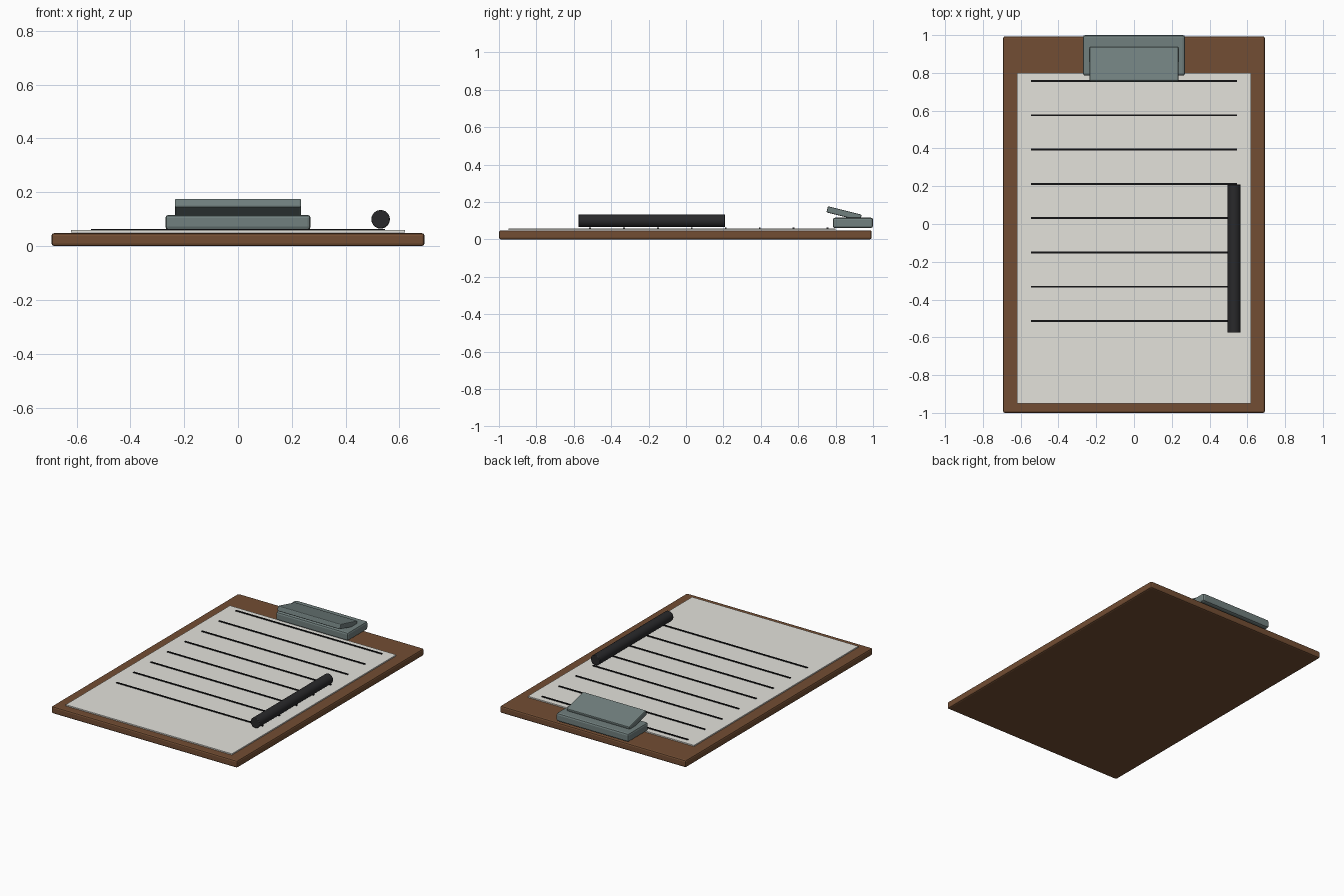
import bpy
import math

if "Cube" in bpy.data.objects:
    bpy.data.objects.remove(bpy.data.objects["Cube"])


def material(name, rgb):
    m = bpy.data.materials.new(name)
    m.diffuse_color = (*rgb, 1.0)
    m.use_nodes = True
    m.node_tree.nodes["Principled BSDF"].inputs["Base Color"].default_value = m.diffuse_color
    return m


wood = material("brown wood", (0.17, 0.075, 0.033))
white = material("off white paper", (0.77, 0.76, 0.71))
metal = material("grey green metal", (0.165, 0.215, 0.21))
ink = material("black ink", (0.006, 0.006, 0.007))
plastic = material("dark plastic", (0.022, 0.022, 0.024))


def finish(name, mat, bevel):
    ob = bpy.context.object
    ob.name = name
    ob.data.materials.append(mat)
    if bevel:
        mod = ob.modifiers.new("soft edges", "BEVEL")
        mod.width = bevel
        mod.segments = 2
        mod.limit_method = "ANGLE"
    return ob


def box(name, mat, low, high, bevel=0.0):
    """Box between two corners, with optional softened edges."""
    bpy.ops.mesh.primitive_cube_add(
        size=1, location=[(a + b) / 2 for a, b in zip(low, high)])
    ob = bpy.context.object
    ob.scale = [b - a for a, b in zip(low, high)]
    bpy.ops.object.transform_apply(location=False, rotation=False, scale=True)
    return finish(name, mat, bevel)


# Board and sheet
box("board", wood, (-0.693, -1.0, 0.0), (0.693, 0.993, 0.048), 0.01)
box("paper", white, (-0.62, -0.95, 0.051), (0.62, 0.80, 0.059))

# Ruled lines on the sheet
for i in range(8):
    y = 0.757 - i * 0.1815
    box(f"ruled_line_{i + 1}", ink,
        (-0.546, y - 0.005, 0.058), (0.546, y + 0.005, 0.064))

# Clip: flat base and tilted press lever
box("clip_base", metal, (-0.27, 0.785, 0.06), (0.27, 1.0, 0.116), 0.012)
lever = box("clip_lever", metal,
            (-0.235, 0.752, 0.121), (0.235, 0.938, 0.155), 0.006)
lever.rotation_euler.x = math.radians(-14)

# Pen lying along the sheet
bpy.ops.mesh.primitive_cylinder_add(
    vertices=24, radius=0.0345, depth=0.785,
    location=(0.53, -0.183, 0.0995), rotation=(math.pi / 2, 0, 0))
finish("pen", plastic, 0.004)
bpy.ops.object.shade_smooth_by_angle(angle=math.radians(35))
